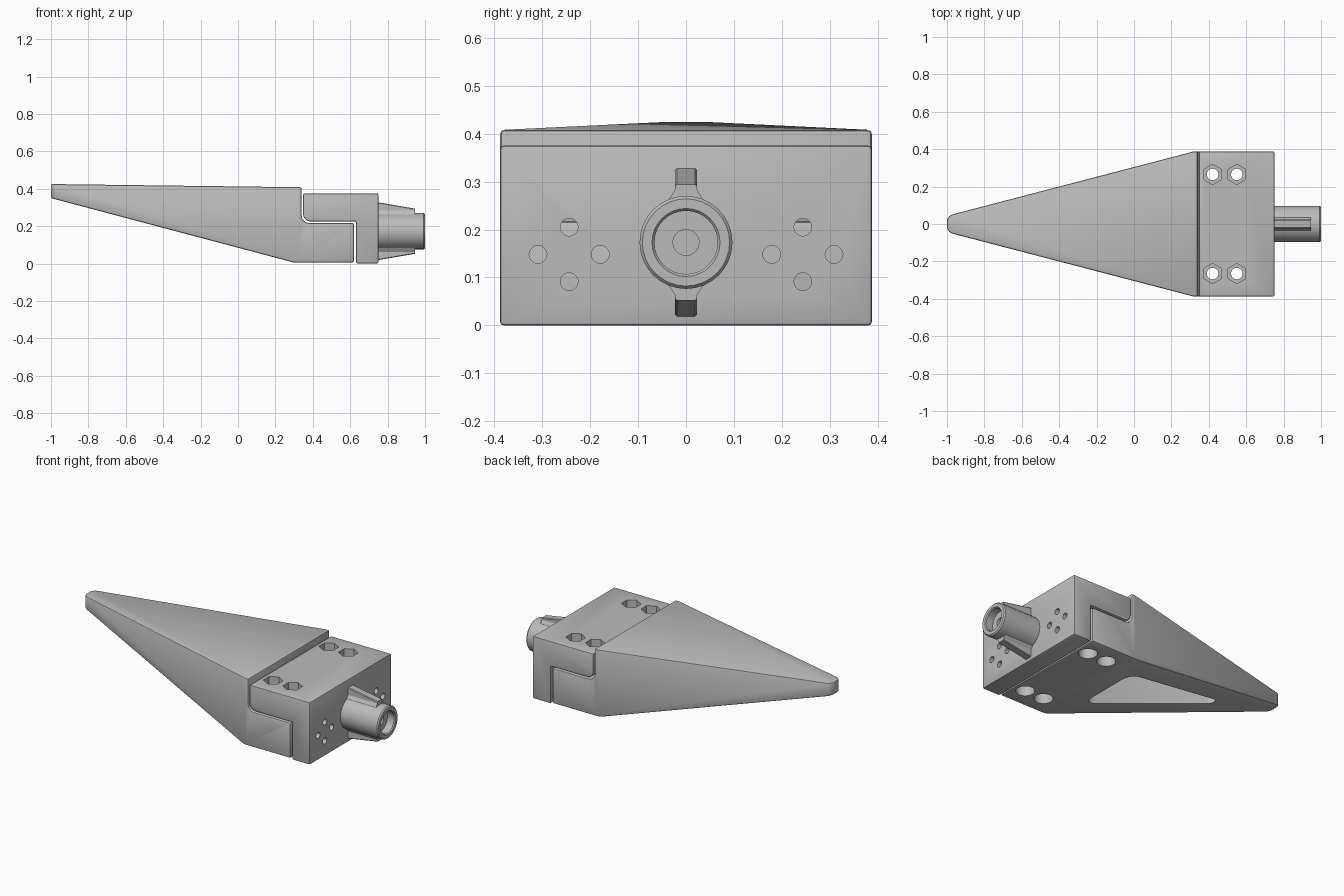
import bpy, bmesh, math
from mathutils import Vector

cube = bpy.data.objects.get("Cube")
if cube:
    bpy.data.objects.remove(cube, do_unlink=True)

grey = bpy.data.materials.new("plain grey")
grey.use_nodes = True
grey.diffuse_color = (0.5, 0.5, 0.5, 1)
grey.node_tree.nodes["Principled BSDF"].inputs["Base Color"].default_value = (0.5, 0.5, 0.5, 1)


def finish(name, bm):
    bmesh.ops.recalc_face_normals(bm, faces=bm.faces)
    me = bpy.data.meshes.new(name)
    bm.to_mesh(me)
    bm.free()
    me.materials.append(grey)
    ob = bpy.data.objects.new(name, me)
    bpy.context.collection.objects.link(ob)
    return ob


def prism(name, pts, axis, lo, hi):
    """Extrude a 2D outline along x (y,z), y (x,z) or z (x,y)."""
    bm = bmesh.new()
    place = {"x": lambda a, b, c: (c, a, b),
             "y": lambda a, b, c: (a, c, b),
             "z": lambda a, b, c: (a, b, c)}[axis]
    face = bm.faces.new([bm.verts.new(place(a, b, lo)) for a, b in pts])
    new = bmesh.ops.extrude_face_region(bm, geom=[face])["geom"]
    move = Vector(place(0, 0, hi - lo))
    bmesh.ops.translate(bm, vec=move, verts=[v for v in new if isinstance(v, bmesh.types.BMVert)])
    return finish(name, bm)


def ring(a, b, r, n=24, turn=0.0):
    return [(a + r * math.cos(turn + math.tau * i / n),
             b + r * math.sin(turn + math.tau * i / n)) for i in range(n)]


def arc(a, b, r, start, end, n=6):
    angles = [math.radians(start + (end - start) * i / n) for i in range(n + 1)]
    return [(a + r * math.cos(t), b + r * math.sin(t)) for t in angles]


def bake(ob):
    dg = bpy.context.evaluated_depsgraph_get()
    me = bpy.data.meshes.new_from_object(ob.evaluated_get(dg))
    ob.modifiers.clear()
    ob.data = me


def combine(ob, other, op="DIFFERENCE", keep=False):
    m = ob.modifiers.new("boolean", "BOOLEAN")
    m.object, m.operation, m.solver = other, op, "EXACT"
    bake(ob)
    if not keep:
        bpy.data.objects.remove(other, do_unlink=True)


def soften(ob, width):
    m = ob.modifiers.new("bevel", "BEVEL")
    m.width, m.segments, m.limit_method = width, 2, "ANGLE"
    m.angle_limit = math.radians(35)
    bake(ob)


def shade(ob):
    bpy.ops.object.select_all(action="DESELECT")
    ob.select_set(True)
    bpy.context.view_layer.objects.active = ob
    bpy.ops.object.shade_smooth_by_angle(angle=math.radians(30))


HALF = 0.388

# Tapering wedge: side profile with a stepped foot, trimmed by the plan outline
side = [(-1, 0.35), (-1, 0.425), (0.34, 0.408)]
side += arc(0.38, 0.257, 0.04, 180, 270)
side += [(0.62, 0.217), (0.62, 0.005), (0.3, 0.005)]
wedge = prism("wedge", side, "y", -HALF, HALF)
tip = arc(-0.96, 0.013, 0.04, 180, 105, 5)
half_plan = tip + [(0.32, HALF), (0.7, HALF)]
plan = half_plan + [(x, -y) for x, y in reversed(half_plan)]
combine(wedge, prism("plan_cutter", plan, "z", -0.1, 0.6), "INTERSECT")
soften(wedge, 0.009)

# Rounded triangular pocket in the underside
pocket = (arc(-0.54, 0, 0.03, 255, 105) + arc(0.14, 0.135, 0.055, 105, 0)
          + arc(0.14, -0.135, 0.055, 0, -105))
combine(wedge, prism("pocket_cutter", pocket, "z", -0.1, 0.35))

# Mounting block with a lip that hooks over the foot of the wedge
block_side = [(0.348, 0.375), (0.75, 0.375), (0.75, 0.0), (0.632, 0.0), (0.632, 0.225)]
block_side += arc(0.388, 0.265, 0.04, 270, 180)
block = prism("mounting_block", block_side, "y", -HALF, HALF)
soften(block, 0.007)

# Bolt holes: hexagonal nut seat on top, round counterbore below
for x in (0.42, 0.55):
    for y in (-0.265, 0.265):
        bore = prism("bore_cutter", ring(x, y, 0.031), "z", -0.1, 0.6)
        combine(block, bore, keep=True)
        combine(wedge, bore)
        combine(block, prism("nut_cutter", ring(x, y, 0.054, 6, math.pi / 6), "z", 0.3, 0.6))
        combine(wedge, prism("head_cutter", ring(x, y, 0.052), "z", -0.1, 0.09))

# Two diamond groups of pin holes in the end face
for s in (-1, 1):
    for dy, dz in ((-0.065, 0), (0.065, 0), (0, 0.057), (0, -0.057)):
        pin = ring(s * 0.244 + dy, 0.148 + dz, 0.0185, 20)
        combine(block, prism("pin_cutter", pin, "x", 0.6, 0.8))

# Hollow socket: lathed around the x axis
CENTRE = 0.173
lathe = [(0.74, 0), (0.74, 0.097), (0.993, 0.097), (1.0, 0.091), (1.0, 0.071),
         (0.994, 0.066), (0.95, 0.066), (0.95, 0.027), (0.88, 0.027), (0.88, 0)]
bm = bmesh.new()
verts = [bm.verts.new((x, 0, CENTRE + r)) for x, r in lathe]
edges = [bm.edges.new(pair) for pair in zip(verts, verts[1:])]
bmesh.ops.spin(bm, geom=verts + edges, cent=(0, 0, CENTRE), axis=(1, 0, 0),
               angle=math.tau, steps=32)
bmesh.ops.remove_doubles(bm, verts=bm.verts, dist=0.0005)
socket = finish("socket", bm)

# Tapered keys above and below the socket, flared where they meet it
for name, s in (("upper_key", 1), ("lower_key", -1)):
    bm = bmesh.new()
    loops = []
    for x, top in ((0.74, 0.156), (0.945, 0.121)):
        half = [(0.042, 0.08), (0.03, 0.099), (0.023, 0.11), (0.023, top - 0.004), (0.019, top)]
        section = half + [(-y, z) for y, z in reversed(half)]
        loops.append([bm.verts.new((x, y, CENTRE + s * z)) for y, z in section])
        bm.faces.new(loops[-1])
    n = len(loops[0])
    for i in range(n):
        j = (i + 1) % n
        bm.faces.new((loops[0][i], loops[0][j], loops[1][j], loops[1][i]))
    shade(finish(name, bm))

for ob in (wedge, block, socket):
    shade(ob)
